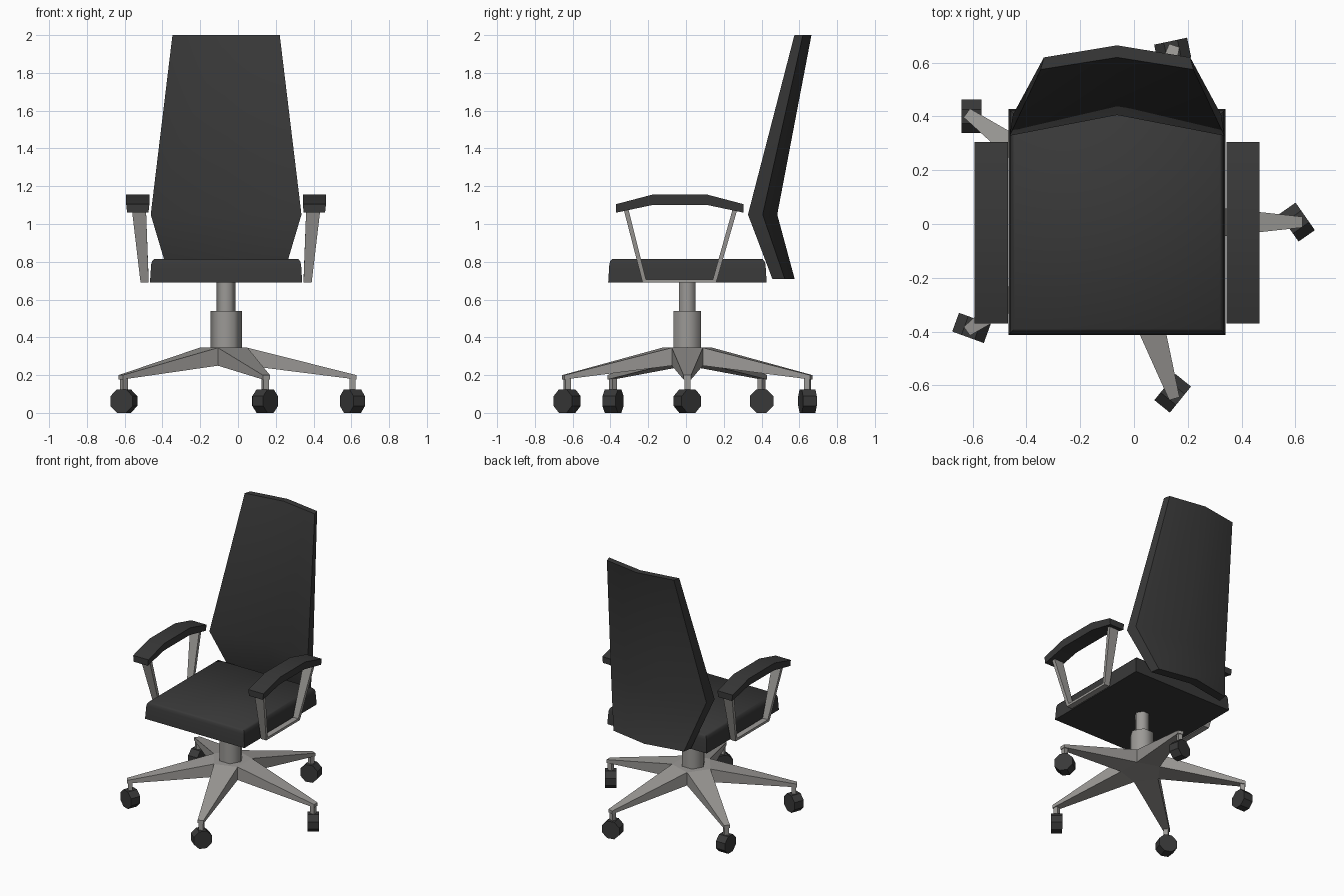
import bpy, bmesh, math
from mathutils import Vector

if "Cube" in bpy.data.objects:
    bpy.data.objects.remove(bpy.data.objects["Cube"])

CX, CY = -0.063, 0.007          # axis of the chair


def material(name, rgb):
    m = bpy.data.materials.new(name)
    m.diffuse_color = (*rgb, 1)
    m.use_nodes = True
    m.node_tree.nodes["Principled BSDF"].inputs["Base Color"].default_value = m.diffuse_color
    return m


DARK = material("charcoal fabric", (0.040, 0.040, 0.040))
METAL = material("warm grey metal", (0.33, 0.32, 0.305))


def finish(name, bm, mat, angle=None):
    bmesh.ops.recalc_face_normals(bm, faces=bm.faces)
    me = bpy.data.meshes.new(name)
    bm.to_mesh(me)
    bm.free()
    me.materials.append(mat)
    ob = bpy.data.objects.new(name, me)
    bpy.context.collection.objects.link(ob)
    if angle:
        bpy.ops.object.select_all(action='DESELECT')
        ob.select_set(True)
        bpy.context.view_layer.objects.active = ob
        bpy.ops.object.shade_smooth_by_angle(angle=math.radians(angle))
    return ob


def loft(name, rings, mat, angle=None):
    """Skin a list of equal-length point rings and cap both ends."""
    bm = bmesh.new()
    vs = [[bm.verts.new(p) for p in r] for r in rings]
    n = len(vs[0])
    for a, b in zip(vs, vs[1:]):
        for i in range(n):
            j = (i + 1) % n
            bm.faces.new((a[i], a[j], b[j], b[i]))
    bm.faces.new(vs[0])
    bm.faces.new(vs[-1])
    return finish(name, bm, mat, angle)


def polygon(r, z, n=6, x=CX, y=CY, turn=0):
    return [(x + r * math.cos(turn + math.tau * i / n),
             y + r * math.sin(turn + math.tau * i / n), z) for i in range(n)]


# Seat cushion with softened top edge
def seat_ring(inset, z):
    w, y0, y1 = 0.403 - inset, -0.412 + inset, 0.427 - inset
    return [(CX - w, y0, z), (CX + w, y0, z), (CX + w, y1, z), (CX - w, y1, z)]


loft("seat", [seat_ring(0, 0.69), seat_ring(0.006, 0.785),
              seat_ring(0.011, 0.803), seat_ring(0.022, 0.815)], DARK, 50)


# Backrest: z, half width, side front y, V depth, thickness
def back_ring(z, w, y, v, t):
    b = w - 0.012
    return [(CX - w, y, z), (CX, y + v, z), (CX + w, y, z),
            (CX + b, y + t, z), (CX, y + v + t, z), (CX - b, y + t, z)]


loft("backrest", [back_ring(0.71, 0.298, 0.457, 0.052, 0.066),
                  back_ring(1.05, 0.399, 0.328, 0.077, 0.078),
                  back_ring(2.0, 0.284, 0.574, 0.045, 0.045)], DARK, 50)

# Arms, one each side
for side, s in (("left", -1), ("right", 1)):
    pad = []
    for y, lo, hi in ((-0.37, 1.06, 1.105), (-0.18, 1.10, 1.155),
                      (0.115, 1.10, 1.155), (0.305, 1.06, 1.105)):
        pad.append([(CX + s * 0.411, y, lo), (CX + s * 0.524, y, lo),
                    (CX + s * 0.529, y, hi), (CX + s * 0.406, y, hi)])
    loft(side + "_arm_pad", pad, DARK, 40)

    frame = []
    for yo, zo, yi, zi, a, b in ((-0.330, 1.078, -0.305, 1.078, 0.424, 0.499),
                                 (-0.230, 0.690, -0.212, 0.707, 0.410, 0.453),
                                 (0.160, 0.690, 0.142, 0.707, 0.410, 0.453),
                                 (0.272, 1.078, 0.247, 1.078, 0.424, 0.499)):
        frame.append([(CX + s * a, yo, zo), (CX + s * b, yo, zo),
                      (CX + s * b, yi, zi), (CX + s * a, yi, zi)])
    loft(side + "_arm_frame", frame, METAL)

# Gas column
loft("column_sleeve", [polygon(0.083, 0.30), polygon(0.083, 0.54)], METAL, 65)
loft("column_rod", [polygon(0.05, 0.53), polygon(0.05, 0.70)], METAL, 65)


# Five pointed star base
def star_ring(z_in, z_tip):
    pts = []
    for k in range(5):
        a = math.tau * k / 5
        d, n = Vector((math.cos(a), math.sin(a))), Vector((-math.sin(a), math.cos(a)))
        for q in (-0.02, 0.02):
            p = d * 0.69 + n * q
            pts.append((CX + p.x, CY + p.y, z_tip))
        v = a + math.pi / 5
        pts.append((CX + 0.14 * math.cos(v), CY + 0.14 * math.sin(v), z_in))
    return pts


bm = bmesh.new()
top, low = ([bm.verts.new(p) for p in star_ring(*z)] for z in ((0.345, 0.2), (0.25, 0.177)))
for ring in (top, low):
    bm.faces.new([ring[i] for i in range(2, 15, 3)])
    for k in range(5):
        bm.faces.new([ring[3 * k - 1], ring[3 * k], ring[3 * k + 1], ring[3 * k + 2]])
for i in range(15):
    j = (i + 1) % 15
    bm.faces.new((top[i], top[j], low[j], low[i]))
finish("star_base", bm, METAL)

# Casters: each wheel swivelled to its own rolling direction
for k, roll in enumerate((-55, 12, 90, -20, 51)):
    a = math.tau * k / 5
    x, y = CX + 0.669 * math.cos(a), CY + 0.669 * math.sin(a)
    loft(f"caster_stem_{k + 1}", [polygon(0.022, z, 4, x, y, a + math.pi / 4)
                                  for z in (0.09, 0.19)], METAL)
    r = math.radians(roll)
    fwd, axle = Vector((math.cos(r), math.sin(r), 0)), Vector((-math.sin(r), math.cos(r), 0))
    rings = []
    for off in (-0.037, 0.037):
        ring = []
        for i in range(8):
            t = math.tau * (i + 0.5) / 8
            ring.append(Vector((x, y, 0.0625)) + axle * off
                        + (fwd * math.cos(t) + Vector((0, 0, math.sin(t)))) * 0.0676)
        rings.append(ring)
    loft(f"caster_wheel_{k + 1}", rings, DARK)
